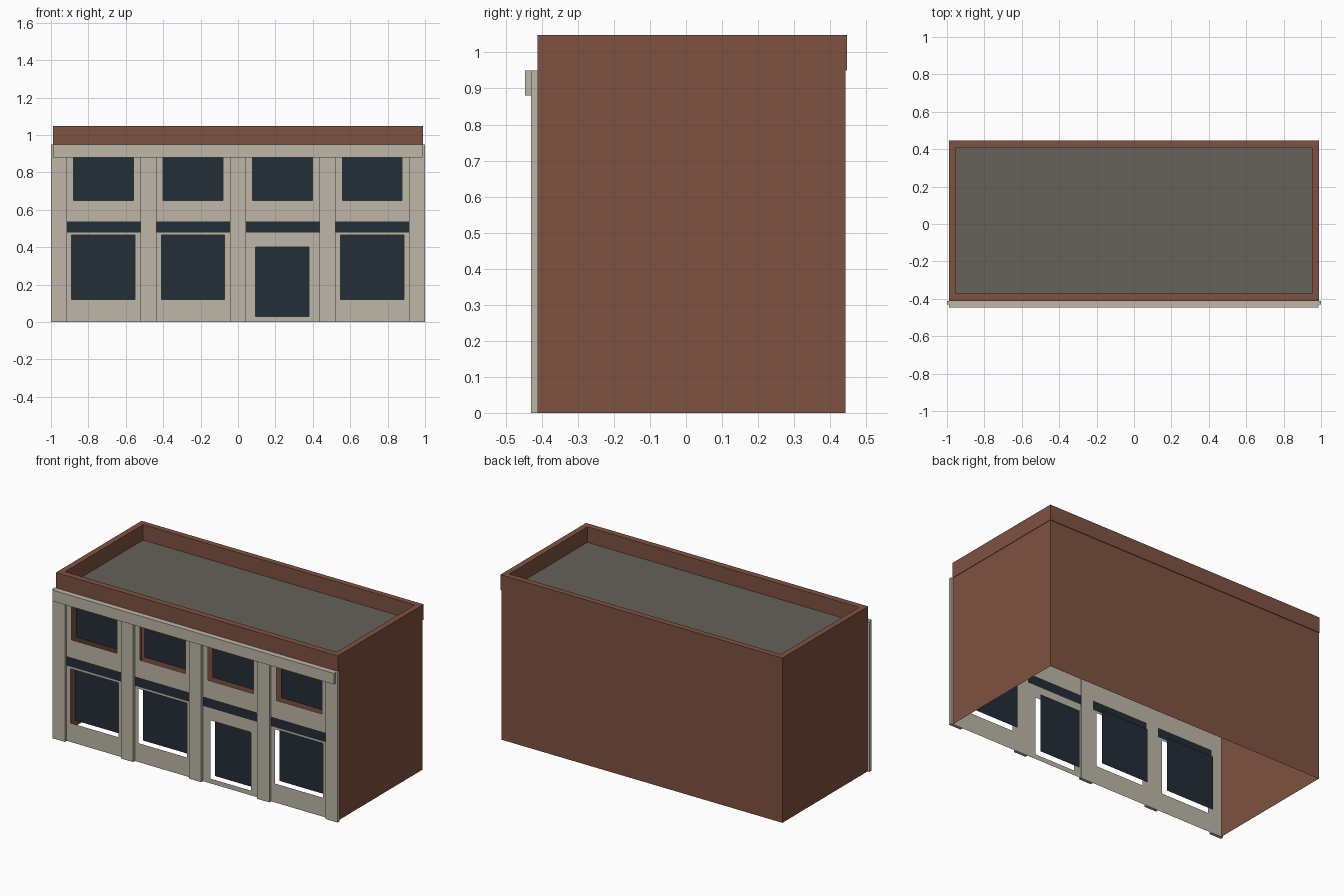
import bpy
import bmesh

cube = bpy.data.objects.get("Cube")
if cube:
    bpy.data.objects.remove(cube)


def material(name, rgb):
    m = bpy.data.materials.new(name)
    m.use_nodes = True
    m.diffuse_color = (*rgb, 1)
    m.node_tree.nodes["Principled BSDF"].inputs["Base Color"].default_value = (*rgb, 1)
    return m


brick = material("brown brick", (0.212, 0.084, 0.053))
stone = material("pale stone", (0.51, 0.475, 0.39))
glass = material("dark glass", (0.017, 0.026, 0.038))
roofing = material("grey roofing", (0.13, 0.122, 0.102))


def finish(name, bm, *mats):
    bmesh.ops.remove_doubles(bm, verts=bm.verts, dist=0.0001)
    mesh = bpy.data.meshes.new(name)
    bm.to_mesh(mesh)
    bm.free()
    for m in mats:
        mesh.materials.append(m)
    ob = bpy.data.objects.new(name, mesh)
    bpy.context.collection.objects.link(ob)
    return ob


def quad(bm, *points):
    return bm.faces.new([bm.verts.new(p) for p in points])


def front_quad(bm, x0, x1, z0, z1, y):
    return quad(bm, (x0, y, z0), (x1, y, z0), (x1, y, z1), (x0, y, z1))


def box(name, x0, x1, y0, y1, z0, z1, mat):
    bm = bmesh.new()
    bmesh.ops.create_cube(bm, size=1)
    for v in bm.verts:
        v.co.x = x1 if v.co.x > 0 else x0
        v.co.y = y1 if v.co.y > 0 else y0
        v.co.z = z1 if v.co.z > 0 else z0
    return finish(name, bm, mat)


def rect(x, y0, y1, z):
    return [(-x, y0, z), (x, y0, z), (x, y1, z), (-x, y1, z)]


FRONT, BACK, SIDE, TOP = -0.412, 0.443, 0.987, 0.95
GLASS_Y = FRONT + 0.045

# Openings of each bay: (x0, x1, z0, z1)
bays = [-0.72, -0.24, 0.237, 0.718]
openings = []
for i, c in enumerate(bays):
    openings.append((c - 0.16, c + 0.16, 0.65, 0.9))
    if i == 2:
        openings.append((c - 0.143, c + 0.143, 0.03, 0.4))
    else:
        openings.append((c - 0.169, c + 0.169, 0.12, 0.465))

# Front wall sheet: grid of cells, openings left out, dark band by height
bm = bmesh.new()
band = (0.478, 0.537)
xs = sorted({-SIDE, SIDE, *[o[0] for o in openings], *[o[1] for o in openings]})
zs = sorted({0, TOP, *band, *[o[2] for o in openings], *[o[3] for o in openings]})
for x0, x1 in zip(xs, xs[1:]):
    for z0, z1 in zip(zs, zs[1:]):
        x, z = (x0 + x1) / 2, (z0 + z1) / 2
        if any(a < x < b and c < z < d for a, b, c, d in openings):
            continue
        f = front_quad(bm, x0, x1, z0, z1, FRONT)
        f.material_index = int(band[0] < z < band[1])
finish("front_wall", bm, stone, glass)

# Glass panes set behind the openings
bm = bmesh.new()
for o in openings:
    front_quad(bm, *o, GLASS_Y)
finish("window_panes", bm, glass)

# Pilasters and cornice
for i in range(5):
    c = -0.9575 + i * 0.47875
    box(f"pilaster_{i + 1}", c - 0.0425, c + 0.0425, -0.43, FRONT + 0.001, 0, TOP, stone)
box("cornice", -0.99, 0.987, -0.447, FRONT, 0.88, TOP, stone)

# Side and back walls, open underneath
bm = bmesh.new()
low, high = rect(SIDE, FRONT, BACK, 0), rect(SIDE, FRONT, BACK, TOP)
for i in (1, 2, 3):
    j = (i + 1) % 4
    quad(bm, low[i], low[j], high[j], high[i])
finish("side_and_back_walls", bm, brick)

# Parapet ring, slightly proud of the walls
bm = bmesh.new()
crown = TOP + 0.098
loops = [rect(0.99, FRONT, 0.447, TOP), rect(0.99, FRONT, 0.447, crown),
         rect(0.953, -0.372, 0.41, crown), rect(0.953, -0.372, 0.41, TOP)]
for a, b in zip(loops, loops[1:] + loops[:1]):
    for i in range(4):
        j = (i + 1) % 4
        quad(bm, a[i], a[j], b[j], b[i])
finish("parapet", bm, brick)

# Flat roof inside the parapet
bm = bmesh.new()
quad(bm, *rect(0.953, -0.372, 0.41, TOP))
finish("roof", bm, roofing)
